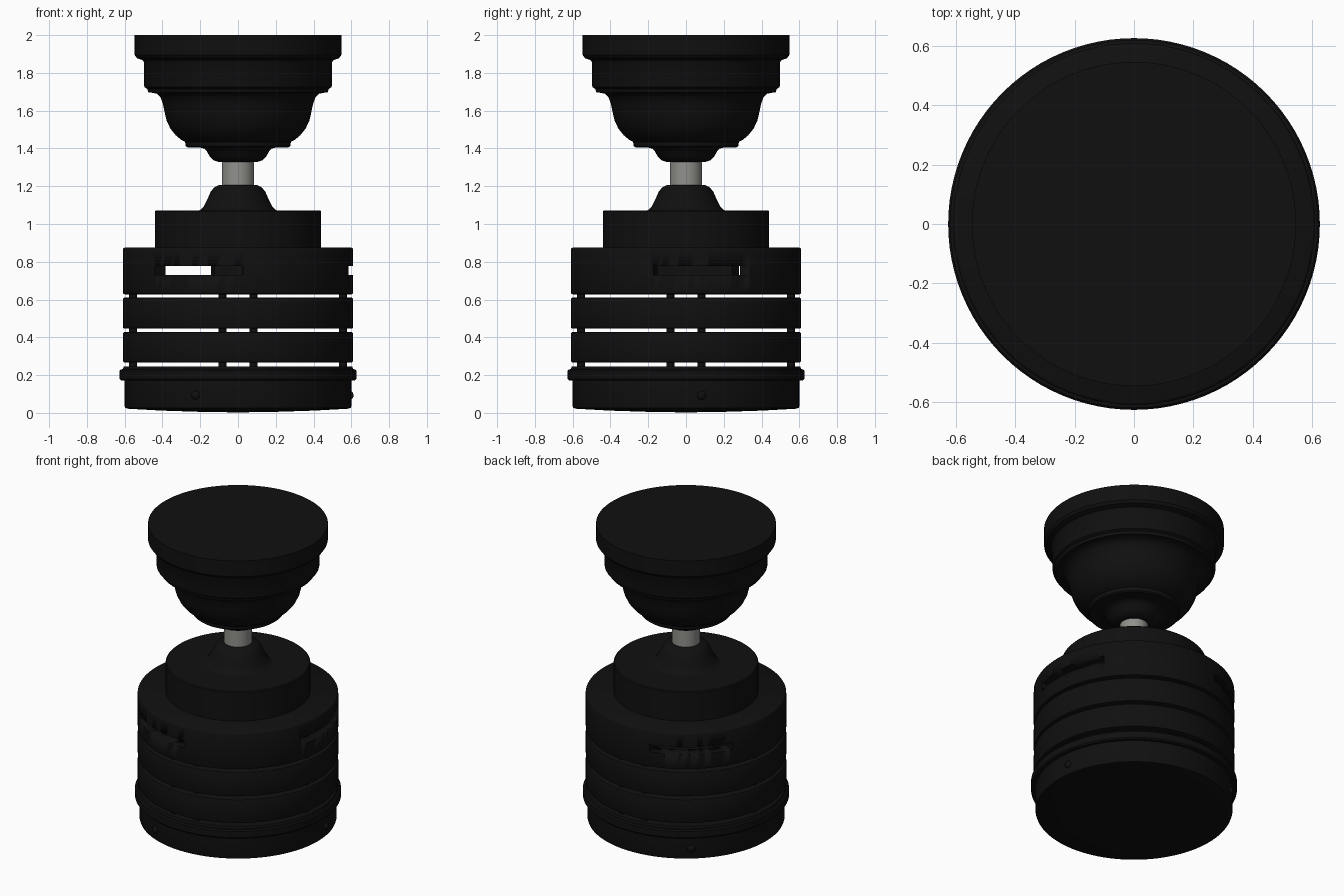
import bpy, bmesh, math
from mathutils import Vector, Matrix

cube = bpy.data.objects.get("Cube")
if cube:
    bpy.data.objects.remove(cube, do_unlink=True)


def material(name, rgb, rough):
    m = bpy.data.materials.new(name)
    m.use_nodes = True
    m.diffuse_color = (*rgb, 1)
    bsdf = next(n for n in m.node_tree.nodes if n.type == 'BSDF_PRINCIPLED')
    bsdf.inputs["Base Color"].default_value = (*rgb, 1)
    bsdf.inputs["Roughness"].default_value = rough
    return m


BLACK = material("matte black", (0.005, 0.005, 0.005), 0.6)
STEEL = material("steel grey", (0.28, 0.28, 0.26), 0.5)


def finish(name, bm, mat):
    """Turn a bmesh into a smooth-shaded object with crisp edges."""
    bmesh.ops.remove_doubles(bm, verts=bm.verts, dist=0.0001)
    bmesh.ops.recalc_face_normals(bm, faces=bm.faces)
    mesh = bpy.data.meshes.new(name)
    bm.to_mesh(mesh)
    bm.free()
    mesh.materials.append(mat)
    ob = bpy.data.objects.new(name, mesh)
    bpy.context.collection.objects.link(ob)
    bpy.ops.object.select_all(action='DESELECT')
    ob.select_set(True)
    bpy.context.view_layer.objects.active = ob
    bpy.ops.object.shade_smooth_by_angle(angle=math.radians(35))
    return ob


def lathe(name, profile, mat=BLACK, closed=False, start=0, sweep=360, steps=96):
    """Spin (radius, height) points around z; a partial sweep gets end caps."""
    bm = bmesh.new()
    vs = [bm.verts.new((r, 0, z)) for r, z in profile]
    pairs = list(zip(vs, vs[1:])) + ([(vs[-1], vs[0])] if closed else [])
    es = [bm.edges.new(p) for p in pairs]
    bmesh.ops.rotate(bm, verts=vs, matrix=Matrix.Rotation(math.radians(start), 3, 'Z'))
    bmesh.ops.spin(bm, geom=vs + es, axis=(0, 0, 1), cent=(0, 0, 0),
                   angle=math.radians(sweep), steps=steps)
    if sweep < 360:
        bmesh.ops.holes_fill(bm, edges=[e for e in bm.edges if e.is_boundary])
    return finish(name, bm, mat)


def band(name, z0, z1, r0=0.53, r1=0.61, b=0.01):
    """Hollow ring with softened outer rims."""
    return lathe(name, [(r0, z0), (r1 - b, z0), (r1 - b * 0.3, z0 + b * 0.3), (r1, z0 + b),
                        (r1, z1 - b), (r1 - b * 0.3, z1 - b * 0.3), (r1 - b, z1), (r0, z1)],
                 closed=True)


# Base pan with shallow domed underside and a raised lip
lathe("base_pan", [(0, 0.003), (0.15, 0.004), (0.4, 0.012), (0.58, 0.022), (0.597, 0.026),
                   (0.6, 0.035), (0.6, 0.172), (0.62, 0.172), (0.627, 0.18), (0.627, 0.222),
                   (0.62, 0.23), (0.61, 0.232), (0.605, 0.245), (0, 0.245)])

# Stacked body bands
band("lower_band", 0.267, 0.428)
band("middle_band", 0.446, 0.611)
upper = lathe("upper_housing", [(0, 0.8), (0.53, 0.8), (0.53, 0.628), (0.6, 0.628),
                                (0.607, 0.631), (0.61, 0.638), (0.61, 0.865), (0.607, 0.871),
                                (0.6, 0.875), (0, 0.875)])

# Three slots in the upper housing, and three screws in the base
for i in range(3):
    centre = 8 + 120 * i
    slot = lathe(f"slot_cutter_{i + 1}", [(0.5, 0.73), (0.7, 0.73), (0.7, 0.778), (0.5, 0.778)],
                 closed=True, start=centre - 24.5, sweep=49, steps=16)
    slot.hide_render = True
    slot.hide_set(True)
    cut = upper.modifiers.new("slot", 'BOOLEAN')
    cut.object = slot
    cut.operation = 'DIFFERENCE'
    cut.solver = 'EXACT'

    bm = bmesh.new()
    bmesh.ops.create_uvsphere(bm, u_segments=16, v_segments=10, radius=0.024)
    a = math.radians(centre)
    bmesh.ops.scale(bm, verts=bm.verts, vec=(0.8, 1, 1))
    bmesh.ops.rotate(bm, verts=bm.verts, matrix=Matrix.Rotation(a, 3, 'Z'))
    bmesh.ops.translate(bm, verts=bm.verts,
                        vec=Vector((0.598 * math.cos(a), 0.598 * math.sin(a), 0.093)))
    finish(f"base_screw_{i + 1}", bm, BLACK)

# Paired posts holding the bands apart
offset = math.degrees(math.atan2(0.083, 0.555))
for i in range(4):
    for side, s in (("a", -1), ("b", 1)):
        bm = bmesh.new()
        a = math.radians(90 * i + s * offset)
        bmesh.ops.create_cone(bm, cap_ends=True, segments=16, radius1=0.021, radius2=0.021,
                              depth=0.45)
        bmesh.ops.translate(bm, verts=bm.verts,
                            vec=(0.561 * math.cos(a), 0.561 * math.sin(a), 0.455))
        finish(f"post_{i + 1}_{side}", bm, BLACK)

# Collar and flared neck
lathe("collar", [(0, 0.86), (0.44, 0.86), (0.44, 1.066), (0.434, 1.072), (0, 1.072)])
lathe("lower_neck", [(0.21, 1.07), (0.195, 1.078), (0.18, 1.095), (0.16, 1.135),
                     (0.145, 1.17), (0.125, 1.195), (0.1, 1.207), (0, 1.207)])

# Shaft
lathe("shaft", [(0, 1.19), (0.085, 1.19), (0.085, 1.35), (0, 1.35)], STEEL, steps=48)

# Stepped canopy
lathe("canopy", [(0, 1.328), (0.1, 1.328), (0.13, 1.337), (0.15, 1.358), (0.165, 1.385),
                 (0.18, 1.4), (0.205, 1.406), (0.268, 1.406), (0.277, 1.413), (0.28, 1.435),
                 (0.3, 1.445), (0.33, 1.47), (0.358, 1.505), (0.377, 1.545), (0.388, 1.59),
                 (0.397, 1.635), (0.41, 1.67), (0.43, 1.69), (0.455, 1.695), (0.475, 1.697),
                 (0.48, 1.715), (0.495, 1.724), (0.497, 1.735), (0.497, 1.855), (0.505, 1.868),
                 (0.535, 1.878), (0.547, 1.895), (0.547, 2), (0, 2)])
